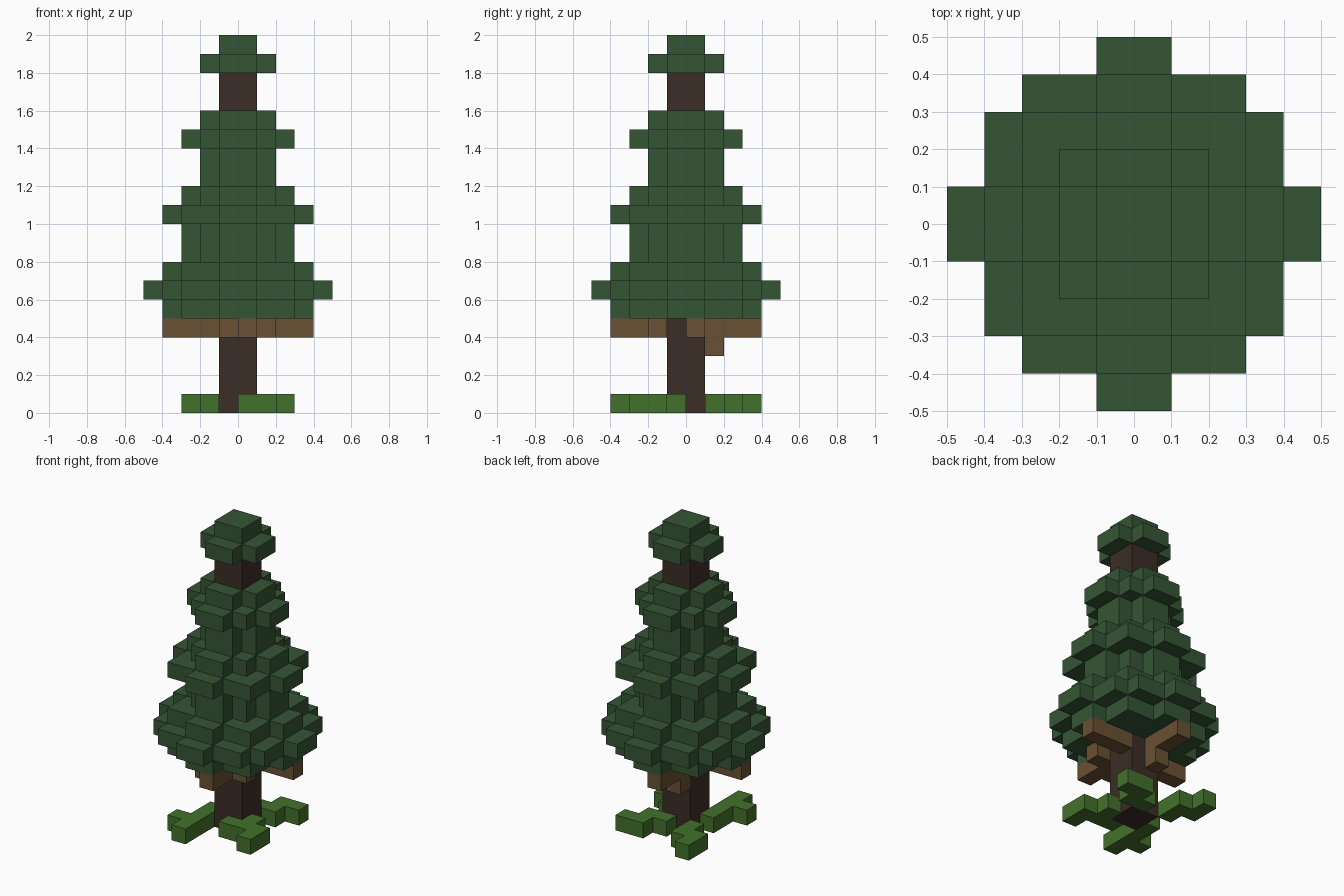
import bpy, bmesh, math
from mathutils import Vector

cube = bpy.data.objects.get("Cube")
if cube:
    bpy.data.objects.remove(cube, do_unlink=True)

UNIT = 0.1  # edge length of one block


def make_material(name, rgb):
    mat = bpy.data.materials.new(name)
    mat.use_nodes = True
    color = (*rgb, 1)
    mat.diffuse_color = color
    bsdf = next(n for n in mat.node_tree.nodes if n.type == 'BSDF_PRINCIPLED')
    bsdf.inputs["Base Color"].default_value = color
    return mat


leaf_green = make_material("leaf green", (0.036, 0.091, 0.035))
bark_brown = make_material("dark bark", (0.045, 0.027, 0.019))
branch_brown = make_material("branch brown", (0.144, 0.082, 0.034))
grass_green = make_material("grass green", (0.055, 0.165, 0.025))


def build_blocks(name, cells, mat):
    """Make the outer skin of a set of unit blocks, given by their lowest corners."""
    cells = set(cells)
    bm = bmesh.new()
    verts = {}

    def vert(p):
        key = tuple(round(c) for c in p)
        if key not in verts:
            verts[key] = bm.verts.new(Vector(key) * UNIT)
        return verts[key]

    for cell in cells:
        for axis in range(3):
            for side in (0, 1):
                near = list(cell)
                near[axis] += 2 * side - 1
                if tuple(near) in cells:
                    continue
                u, v, base = Vector(), Vector(), Vector(cell)
                u[(axis + 1) % 3] = 1
                v[(axis + 2) % 3] = 1
                base[axis] += side
                quad = [base, base + u, base + u + v, base + v]
                if not side:
                    quad.reverse()
                bm.faces.new([vert(p) for p in quad])
    mesh = bpy.data.meshes.new(name)
    bm.to_mesh(mesh)
    bm.free()
    mesh.materials.append(mat)
    obj = bpy.data.objects.new(name, mesh)
    bpy.context.collection.objects.link(obj)
    return obj


def disc(radius, z):
    """Blocks of a round layer."""
    span = range(-radius, radius)
    return [(x, y, z) for x in span for y in span
            if math.hypot(x + 0.5, y + 0.5) < radius - 0.28]


# Trunk
build_blocks("trunk", [c for z in range(18) for c in disc(1, z)], bark_brown)

# Foliage: layer radii from the bottom up
crown_radii = [4, 5, 4, 3, 3, 4, 3, 2, 2, 3, 2]
build_blocks("crown", [c for i, r in enumerate(crown_radii) for c in disc(r, 5 + i)], leaf_green)
build_blocks("treetop", disc(2, 18) + disc(1, 19), leaf_green)

# Branches: four arms in a pinwheel, with small twigs
branches = []
for reach in range(1, 4):
    x, y = reach, 0
    for turn in range(4):
        branches.append((x, y, 4))
        x, y = -y - 1, x
branches += [(-1, 1, 3), (-1, -3, 4), (1, -2, 4)]
build_blocks("branches", branches, branch_brown)

# Grass tufts creeping out from the foot of the trunk
tufts = {
    "grass_front_left": [(0, -2), (1, -2), (1, -1), (2, -2), (2, -3)],
    "grass_front_right": [(-2, -1), (-2, -2), (-2, -3), (-3, -3), (-2, -4)],
    "grass_back_right": [(-2, 1), (-2, 2), (-3, 2), (-3, 3)],
    "grass_back_left": [(0, 1), (1, 1), (1, 2), (2, 2)],
}
for name, cells in tufts.items():
    build_blocks(name, [(x, y, 0) for x, y in cells], grass_green)
